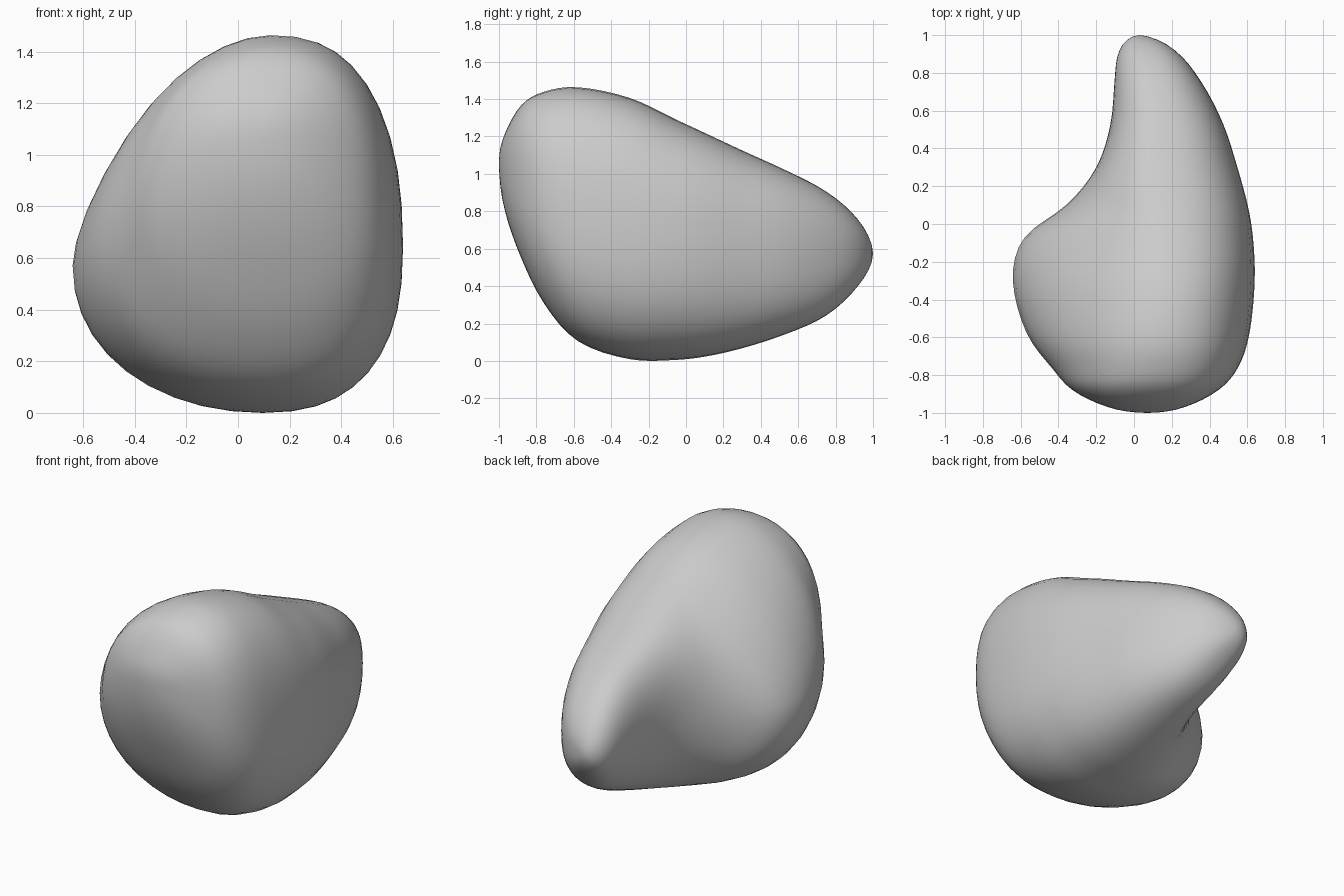
import bpy, bmesh
from math import sin, cos, pi

if "Cube" in bpy.data.objects:
    bpy.data.objects.remove(bpy.data.objects["Cube"])

# Stations from front to back:
# y, left x, right x, bottom z, top z, crest x, keel x, left-bulge z, right-bulge z, upper-left fullness
ROWS = [
    (-1.00, .07, .07, 1.05, 1.05, .07, .07, 1.05, 1.05, 2.0),
    (-.97, -.14, .27, .80, 1.21, .08, .07, 1.03, 1.02, 2.1),
    (-.88, -.33, .45, .54, 1.37, .10, .10, .90, .93, 2.1),
    (-.76, -.44, .555, .30, 1.44, .11, .12, .78, .82, 1.9),
    (-.58, -.575, .615, .095, 1.467, .12, .13, .66, .71, 1.7),
    (-.30, -.65, .643, .00, 1.41, .13, .10, .57, .64, 1.55),
    (-.07, -.59, .633, -.003, 1.30, .13, .10, .56, .62, 1.5),
    (.10, -.36, .605, .015, 1.22, .13, .12, .57, .62, 1.75),
    (.30, -.20, .55, .06, 1.125, .12, .14, .62, .60, 2.2),
    (.53, -.125, .475, .135, 1.02, .12, .15, .64, .58, 2.3),
    (.75, -.105, .36, .235, .905, .09, .13, .60, .57, 2.2),
    (.92, -.08, .22, .395, .755, .06, .08, .57, .57, 2.0),
    (1.00, .03, .03, .57, .57, .03, .03, .57, .57, 2.0),
]
STEPS, SIDES = 4, 40


def mirrored(r):
    """Ghost station that carries the surface smoothly through a pole."""
    return (r[0], r[2], r[1], r[4], r[3]) + r[5:]


def spline(a, b, c, d, t):
    return [.5 * (2*q + (r-p)*t + (2*p-5*q+4*r-s)*t*t + (3*q-p-3*r+s)*t**3)
            for p, q, r, s in zip(a, b, c, d)]


def outline(r):
    """Lopsided rounded cross-section."""
    y, xl, xr, zb, zt, xt, xb, zl, zr, full = r
    pts = []
    for i in range(SIDES):
        a = 2 * pi * i / SIDES
        c, s = cos(a), sin(a)
        right, up = c >= 0, s >= 0
        n = (2.5 if right else full) if up else (2.45 if right else 2.1)
        cx, cz = (xt if up else xb), (zr if right else zl)
        ex, ez = (xr if right else xl) - cx, (zt if up else zb) - cz
        pts.append((cx + ex * abs(c)**(2/n), y, cz + ez * abs(s)**(2/n)))
    return pts


# Skin the stations into one closed boulder
path = [mirrored(ROWS[1])] + ROWS + [mirrored(ROWS[-2])]
stations = [spline(*path[i:i+4], k / STEPS)
            for i in range(len(ROWS) - 1) for k in range(STEPS)][1:]
bm = bmesh.new()
rings = [[bm.verts.new(p) for p in outline(s)] for s in stations]
for a, b in zip(rings, rings[1:]):
    for i in range(SIDES):
        j = (i + 1) % SIDES
        bm.faces.new((a[i], a[j], b[j], b[i]))
for ring, r in ((rings[0], ROWS[0]), (rings[-1], ROWS[-1])):
    tip = bm.verts.new((r[1], r[0], r[3]))
    for i in range(SIDES):
        bm.faces.new((ring[i], ring[(i + 1) % SIDES], tip))

# Soften the section seams
inner = [v for ring in rings[3:-3] for v in ring]
for _ in range(3):
    bmesh.ops.smooth_vert(bm, verts=inner, factor=.4,
                          use_axis_x=True, use_axis_y=True, use_axis_z=True)
bmesh.ops.recalc_face_normals(bm, faces=bm.faces)
low = min(v.co.z for v in bm.verts)
for v in bm.verts:
    v.co.z -= low
mesh = bpy.data.meshes.new("boulder")
bm.to_mesh(mesh)
bm.free()
mesh.polygons.foreach_set("use_smooth", [True] * len(mesh.polygons))
bpy.context.collection.objects.link(bpy.data.objects.new("boulder", mesh))
